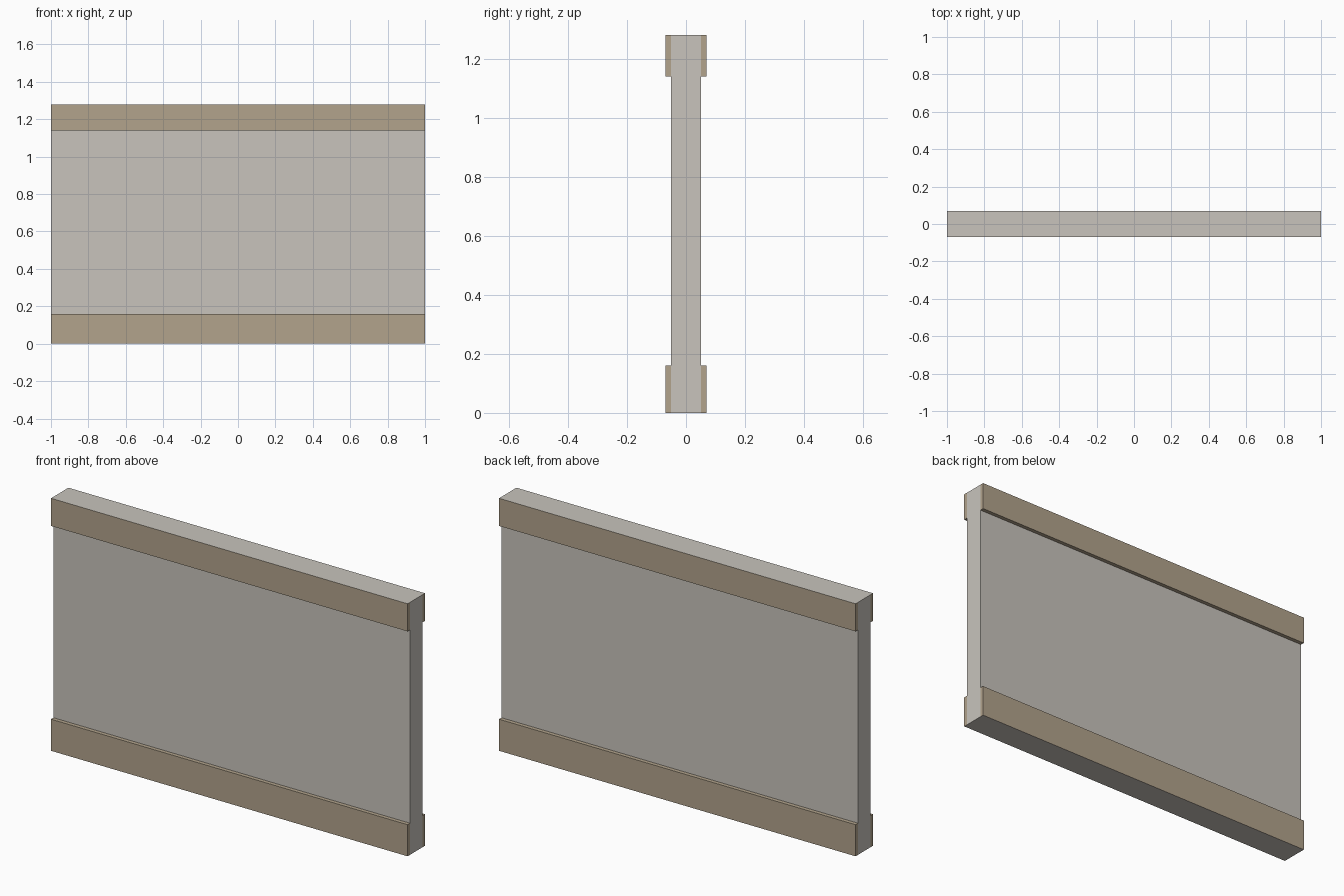
import bpy, bmesh
from mathutils import Matrix, Vector

if "Cube" in bpy.data.objects:
    bpy.data.objects.remove(bpy.data.objects["Cube"])


def material(name, rgb):
    m = bpy.data.materials.new(name)
    m.diffuse_color = (*rgb, 1)
    m.use_nodes = True
    m.node_tree.nodes["Principled BSDF"].inputs["Base Color"].default_value = m.diffuse_color
    return m


plaster = material("grey plaster", (0.578, 0.552, 0.503))
wood = material("tan trim", (0.445, 0.366, 0.262))


def box(name, lo, hi, mats, rule=None):
    lo, hi = Vector(lo), Vector(hi)
    bm = bmesh.new()
    bmesh.ops.create_cube(bm, size=1, matrix=Matrix.Translation((lo + hi) / 2)
                          @ Matrix.Diagonal((*(hi - lo), 1)))
    bm.normal_update()
    if rule:
        for f in bm.faces:
            f.material_index = rule(f)
    me = bpy.data.meshes.new(name)
    bm.to_mesh(me)
    bm.free()
    for m in mats:
        me.materials.append(m)
    ob = bpy.data.objects.new(name, me)
    bpy.context.collection.objects.link(ob)


H, CORE, TRIM = 1.28, 0.05, 0.07

# Wall slab
box("wall_panel", (-1, -CORE, 0), (1, CORE, H), [plaster])


# Trim boards: plaster-coloured on the outermost top and bottom faces
def trim_rule(f):
    z = f.calc_center_median().z
    return 1 if abs(f.normal.z) > 0.9 and (z < 0.01 or z > H - 0.01) else 0


for side, s in (("front", -1), ("back", 1)):
    y0, y1 = sorted((s * CORE, s * TRIM))
    for part, z0, z1 in (("baseboard", 0, 0.16), ("top_trim", 1.14, H)):
        box(f"{side}_{part}", (-1, y0, z0), (1, y1, z1), [wood, plaster], trim_rule)
